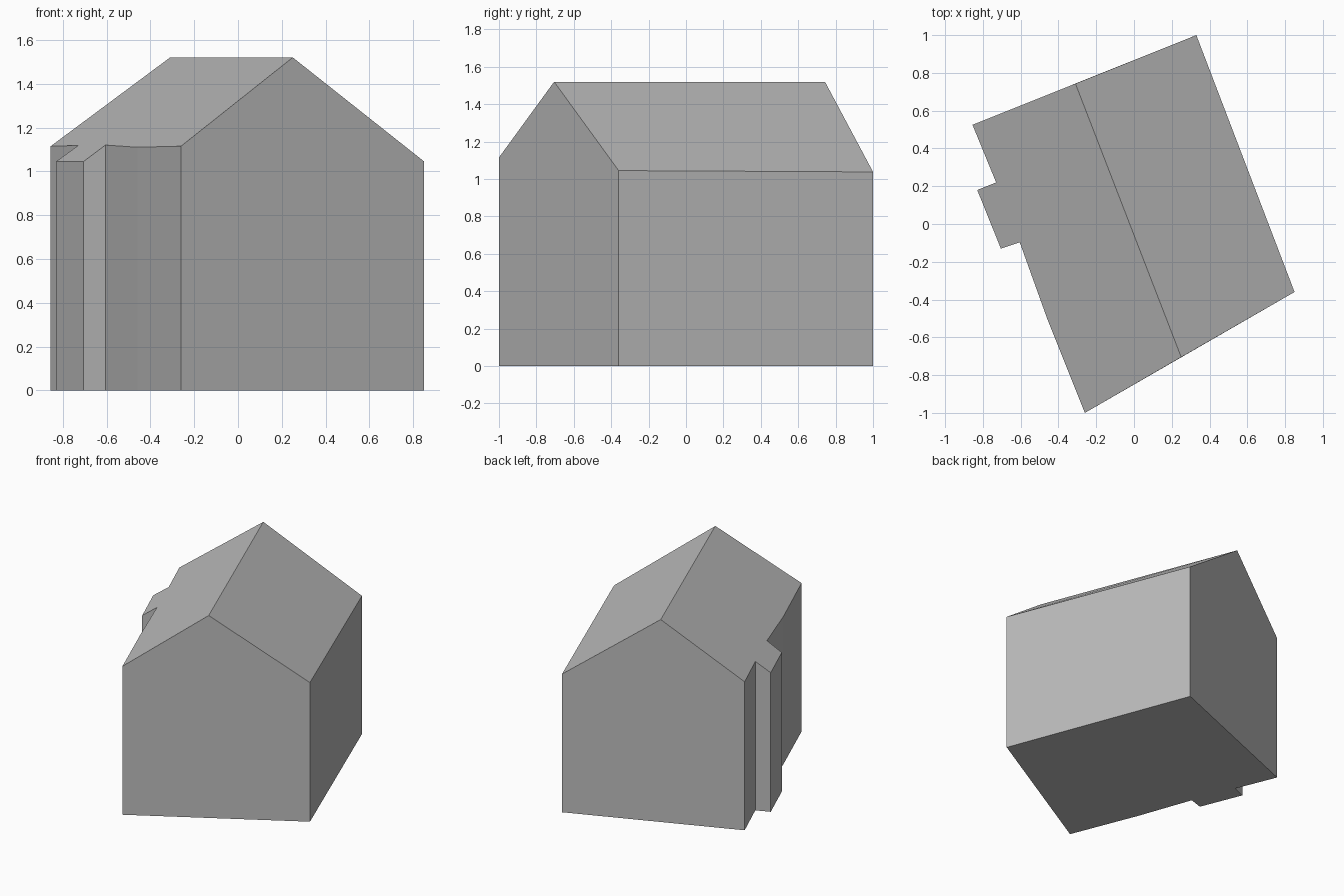
import bpy
import bmesh

cube = bpy.data.objects.get("Cube")
if cube:
    bpy.data.objects.remove(cube)

# Single plaster-grey material
grey = bpy.data.materials.new("plain_grey")
grey.use_nodes = True
colour = (0.5, 0.5, 0.5, 1)
grey.diffuse_color = colour
grey.node_tree.nodes["Principled BSDF"].inputs["Base Color"].default_value = colour

# Eave corners of each side, and the two ridge ends
left_eave = [(-0.855, 0.525, 1.115), (-0.73, 0.22, 1.118), (-0.83, 0.18, 1.045),
             (-0.705, -0.13, 1.045), (-0.605, -0.097, 1.12), (-0.46, -0.5, 1.11),
             (-0.26, -1.0, 1.115)]
right_eave = [(0.85, -0.36, 1.045), (0.33, 1.0, 1.038)]
ridge_front = (0.25, -0.705, 1.52)
ridge_back = (-0.31, 0.743, 1.52)

bm = bmesh.new()
left = [bm.verts.new(p) for p in left_eave]
right = [bm.verts.new(p) for p in right_eave]
front_top, back_top = bm.verts.new(ridge_front), bm.verts.new(ridge_back)
eave = left + right
base = [bm.verts.new((v.co.x, v.co.y, 0)) for v in eave]

# Walls, with a gable peak above the front and back ones
peaks = {len(left) - 1: [front_top], len(eave) - 1: [back_top]}
for i in range(len(eave)):
    j = (i + 1) % len(eave)
    bm.faces.new([base[i], base[j], eave[j]] + peaks.get(i, []) + [eave[i]])

# Floor and the two roof slopes
bm.faces.new(base[::-1])
bm.faces.new(left + [front_top, back_top])
bm.faces.new(right + [back_top, front_top])
bmesh.ops.recalc_face_normals(bm, faces=bm.faces)

mesh = bpy.data.meshes.new("house")
bm.to_mesh(mesh)
bm.free()
mesh.materials.append(grey)
house = bpy.data.objects.new("house", mesh)
bpy.context.collection.objects.link(house)
